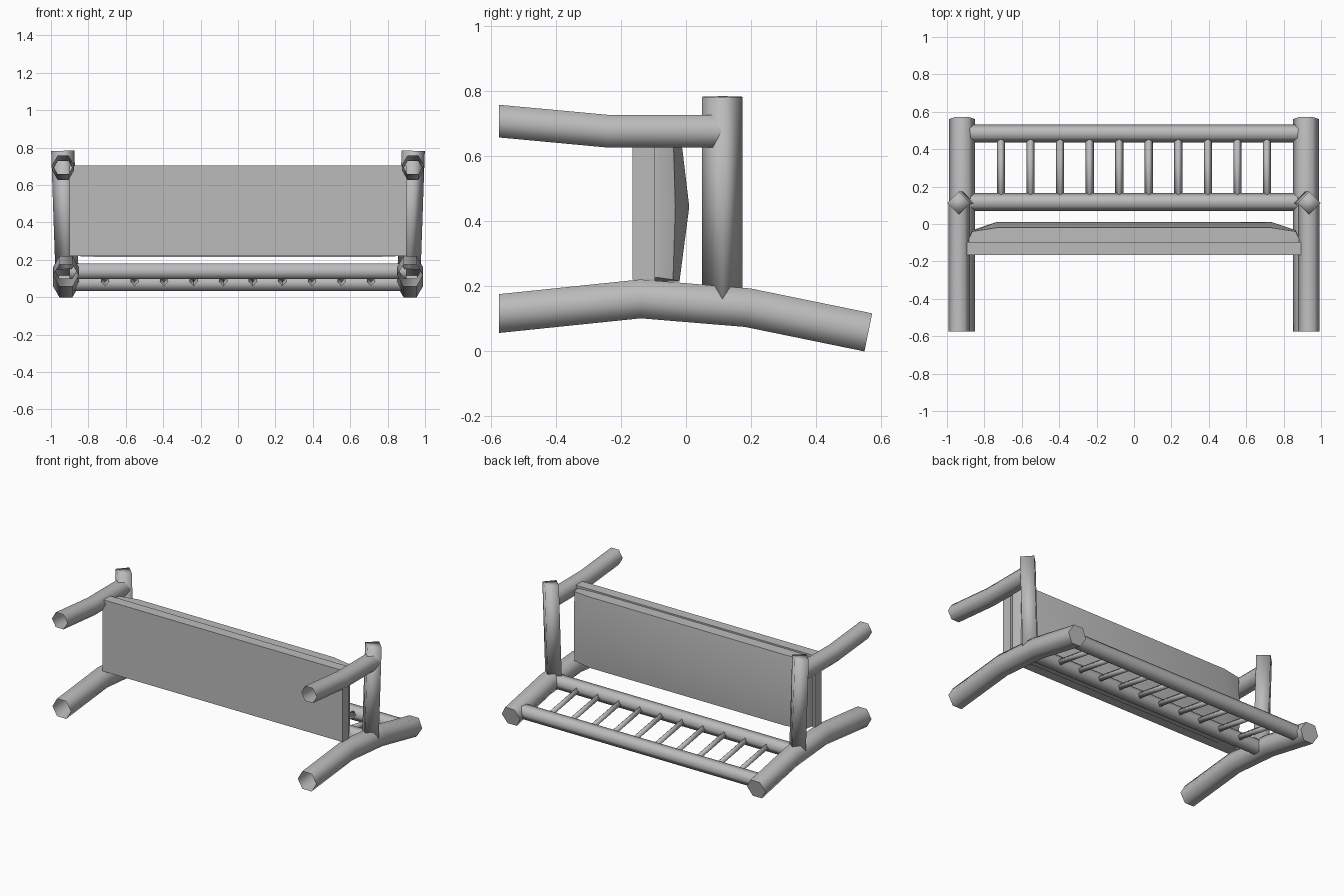
import bpy, bmesh, math
from mathutils import Vector

if "Cube" in bpy.data.objects:
    bpy.data.objects.remove(bpy.data.objects["Cube"])

grey = bpy.data.materials.new("plain_grey")
grey.use_nodes = True
COLOUR = (0.5, 0.5, 0.5, 1)
grey.diffuse_color = COLOUR
grey.node_tree.nodes["Principled BSDF"].inputs["Base Color"].default_value = COLOUR


def finish(name, bm, angle):
    bmesh.ops.recalc_face_normals(bm, faces=bm.faces)
    mesh = bpy.data.meshes.new(name)
    bm.to_mesh(mesh)
    bm.free()
    mesh.materials.append(grey)
    obj = bpy.data.objects.new(name, mesh)
    bpy.context.collection.objects.link(obj)
    bpy.ops.object.select_all(action='DESELECT')
    obj.select_set(True)
    bpy.context.view_layer.objects.active = obj
    bpy.ops.object.shade_smooth_by_angle(angle=math.radians(angle))
    return obj


def loft(name, rings, angle, open_start=False):
    """Skin a list of closed rings and cap the ends."""
    bm = bmesh.new()
    loops = [[bm.verts.new(p) for p in ring] for ring in rings]
    n = len(loops[0])
    for a, b in zip(loops, loops[1:]):
        for i in range(n):
            j = (i + 1) % n
            bm.faces.new((a[i], a[j], b[j], b[i]))
    if not open_start:
        bm.faces.new(loops[0])
    bm.faces.new(loops[-1])
    return finish(name, bm, angle)


def bar(name, path, radius, side, sides=6, angle=65, flat_start=None):
    """Sweep a polygon along a path, with a corner pointing along side."""
    path = [Vector(p) for p in path]
    rings = []
    for k, p in enumerate(path):
        before = (p - path[k - 1]).normalized() if k else Vector()
        after = (path[k + 1] - p).normalized() if k + 1 < len(path) else Vector()
        t = (before + after).normalized()
        if k == 0 and flat_start:
            t = Vector(flat_start)
        v = t.cross(Vector(side)).normalized()
        u = v.cross(t)
        turns = [math.tau * i / sides for i in range(sides)]
        rings.append([p + radius * (math.cos(a) * u + math.sin(a) * v) for a in turns])
    return loft(name, rings, angle, open_start=flat_start is not None)


X, Y = (1, 0, 0), (0, 1, 0)

# Bent legs and arm posts, one set per side
for label, s in (("left", 1), ("right", -1)):
    lx = s * 0.92
    bar("back_leg_" + label,
        [(lx, -0.575, 0.116), (lx, -0.14, 0.161), (lx, 0.19, 0.134), (lx, 0.561, 0.058)],
        0.069, X, flat_start=Y)
    fx = s * 0.935
    bar("front_leg_" + label,
        [(fx, -0.575, 0.708), (fx, -0.24, 0.677), (fx, 0.11, 0.677)],
        0.058, X, flat_start=Y)
    bar("arm_" + label, [(s * 0.915, 0.112, 0.15), (s * 0.937, 0.112, 0.783)],
        0.062, X, sides=4, angle=95)

# Backrest rails and spindles
lower, upper = (0.117, 0.138), (0.485, 0.076)
for label, (y, z) in (("lower", lower), ("upper", upper)):
    bar("back_rail_" + label, [(-0.9, y, z), (0.9, y, z)], 0.048, Y)
for i in range(10):
    x = -0.711 + 0.158 * i
    bar(f"spindle_{i + 1}", [(x, *lower), (x, *upper)], 0.022, X, sides=4, angle=95)

# Seat board
bm = bmesh.new()
bmesh.ops.create_cube(bm, size=1)
bmesh.ops.scale(bm, vec=(1.8, 0.07, 0.485), verts=bm.verts)
bmesh.ops.translate(bm, vec=(0, -0.13, 0.4625), verts=bm.verts)
finish("seat_board", bm, 30)

# Domed cushion: (x, edge y, crown y, edge inset) stations across the seat
half = [(0.885, -0.085, -0.08, 0.012), (0.865, -0.04, -0.033, 0.005), (0.735, -0.02, 0.01, 0)]
stations = half + [(-x, e, c, i) for x, e, c, i in reversed(half)]
rings = []
for x, edge, crown, inset in stations:
    lo, hi = 0.215 + inset, 0.695 - inset
    rings.append([(x, -0.097, lo), (x, edge, lo), (x, crown, 0.445), (x, edge, hi), (x, -0.097, hi)])
loft("seat_cushion", rings, 50)
